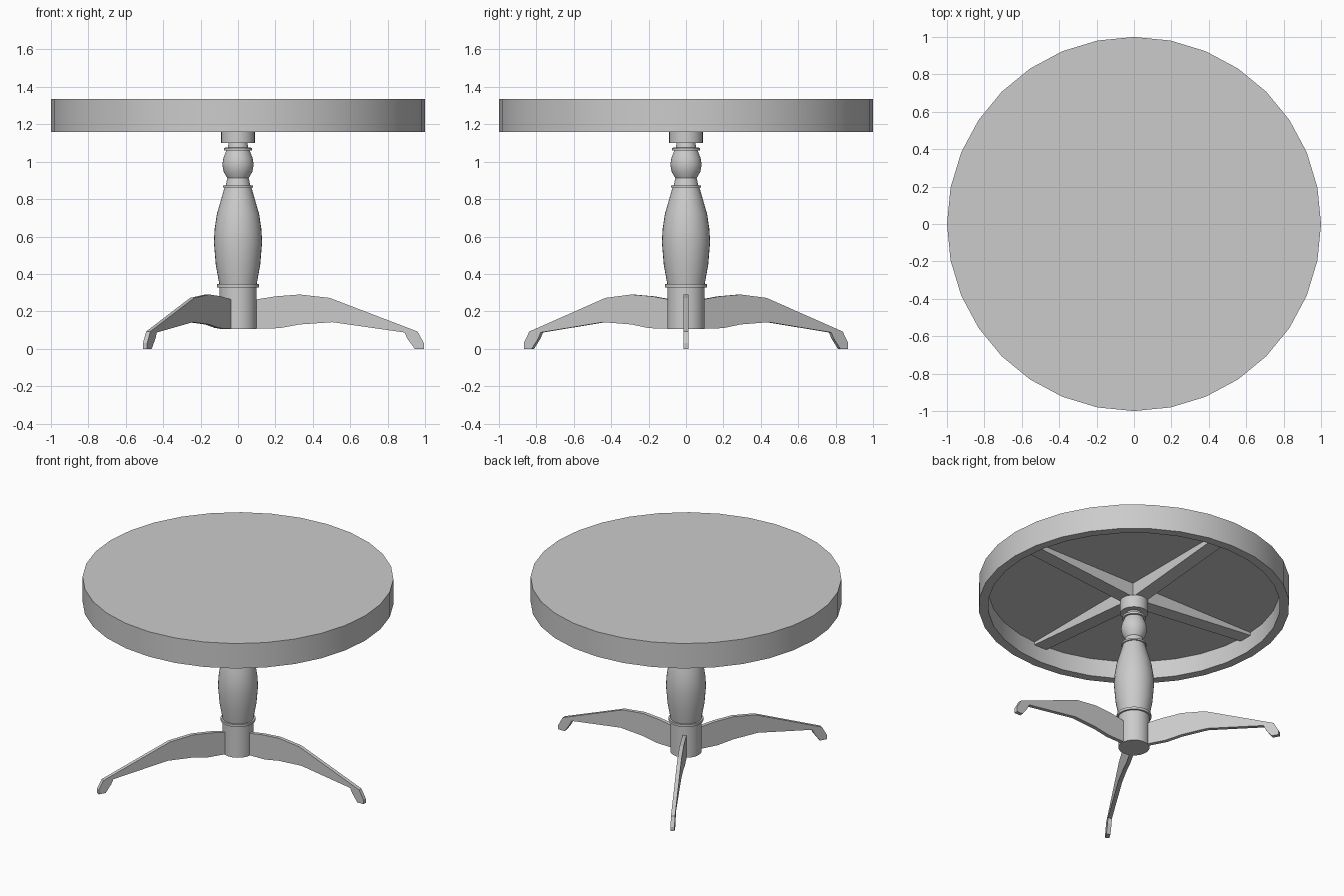
import bpy, bmesh, math
from mathutils import Matrix

if "Cube" in bpy.data.objects:
    bpy.data.objects.remove(bpy.data.objects["Cube"])


def finish(bm, name, smooth=None):
    bmesh.ops.recalc_face_normals(bm, faces=bm.faces)
    me = bpy.data.meshes.new(name)
    bm.to_mesh(me)
    bm.free()
    ob = bpy.data.objects.new(name, me)
    bpy.context.collection.objects.link(ob)
    if smooth:
        bpy.ops.object.select_all(action='DESELECT')
        ob.select_set(True)
        bpy.context.view_layer.objects.active = ob
        bpy.ops.object.shade_smooth_by_angle(angle=math.radians(smooth))
    return ob


def lathe(name, profile, sides, smooth):
    """Revolve (radius, z) points around z; points on the axis become single vertices."""
    bm = bmesh.new()
    rings = []
    for r, z in profile:
        if r == 0:
            rings.append([bm.verts.new((0, 0, z))] * sides)
        else:
            rings.append([bm.verts.new((r * math.cos(i * math.tau / sides),
                                        r * math.sin(i * math.tau / sides), z))
                          for i in range(sides)])
    for a, b in zip(rings, rings[1:]):
        for i in range(sides):
            j = (i + 1) % sides
            corners = list(dict.fromkeys([a[i], a[j], b[j], b[i]]))
            bm.faces.new(corners)
    return finish(bm, name, smooth)


def plate(name, outline, thickness, angle):
    """Extrude an (x, z) outline along y, then turn it around z."""
    bm = bmesh.new()
    face = bm.faces.new([bm.verts.new((x, -thickness / 2, z)) for x, z in outline])
    ext = bmesh.ops.extrude_face_region(bm, geom=[face])
    moved = [v for v in ext['geom'] if isinstance(v, bmesh.types.BMVert)]
    bmesh.ops.translate(bm, verts=moved, vec=(0, thickness, 0))
    bmesh.ops.rotate(bm, verts=bm.verts, matrix=Matrix.Rotation(angle, 3, 'Z'))
    return finish(bm, name)


# Round top with a hollow underside and hanging rim
lathe("table_top", [(0, 1.335), (1, 1.335), (1, 1.158), (0.94, 1.158),
                    (0.94, 1.285), (0, 1.285)], 32, 30)

# Crossed braces under the top, shallower towards the rim
brace = [(-0.938, 1.265), (-0.05, 1.185), (0.05, 1.185), (0.938, 1.265),
         (0.938, 1.287), (-0.938, 1.287)]
for i in range(2):
    plate(f"brace_{i + 1}", brace, 0.10, i * math.pi / 2)

# Turned column
lathe("column", [
    (0, 0.105), (0.10, 0.105), (0.10, 0.328), (0.112, 0.328), (0.112, 0.345), (0.10, 0.345),
    (0.119, 0.45), (0.129, 0.57), (0.125, 0.64), (0.113, 0.72), (0.09, 0.80), (0.072, 0.862),
    (0.081, 0.862), (0.081, 0.874), (0.066, 0.874), (0.057, 0.912), (0.076, 0.945),
    (0.084, 0.985), (0.078, 1.02), (0.062, 1.06), (0.075, 1.06), (0.075, 1.074),
    (0.055, 1.076), (0.05, 1.10), (0.09, 1.10), (0.09, 1.188), (0, 1.188)], 32, 30)

# Three curved legs
leg = [(0.06, 0.262), (0.10, 0.264), (0.20, 0.280), (0.33, 0.290), (0.49, 0.272),
       (0.96, 0.092), (0.994, 0.03), (0.994, 0), (0.945, 0), (0.905, 0.055), (0.89, 0.087),
       (0.505, 0.142), (0.33, 0.13), (0.22, 0.110), (0.06, 0.107)]
for i in range(3):
    plate(f"leg_{i + 1}", leg, 0.026, i * math.tau / 3)
